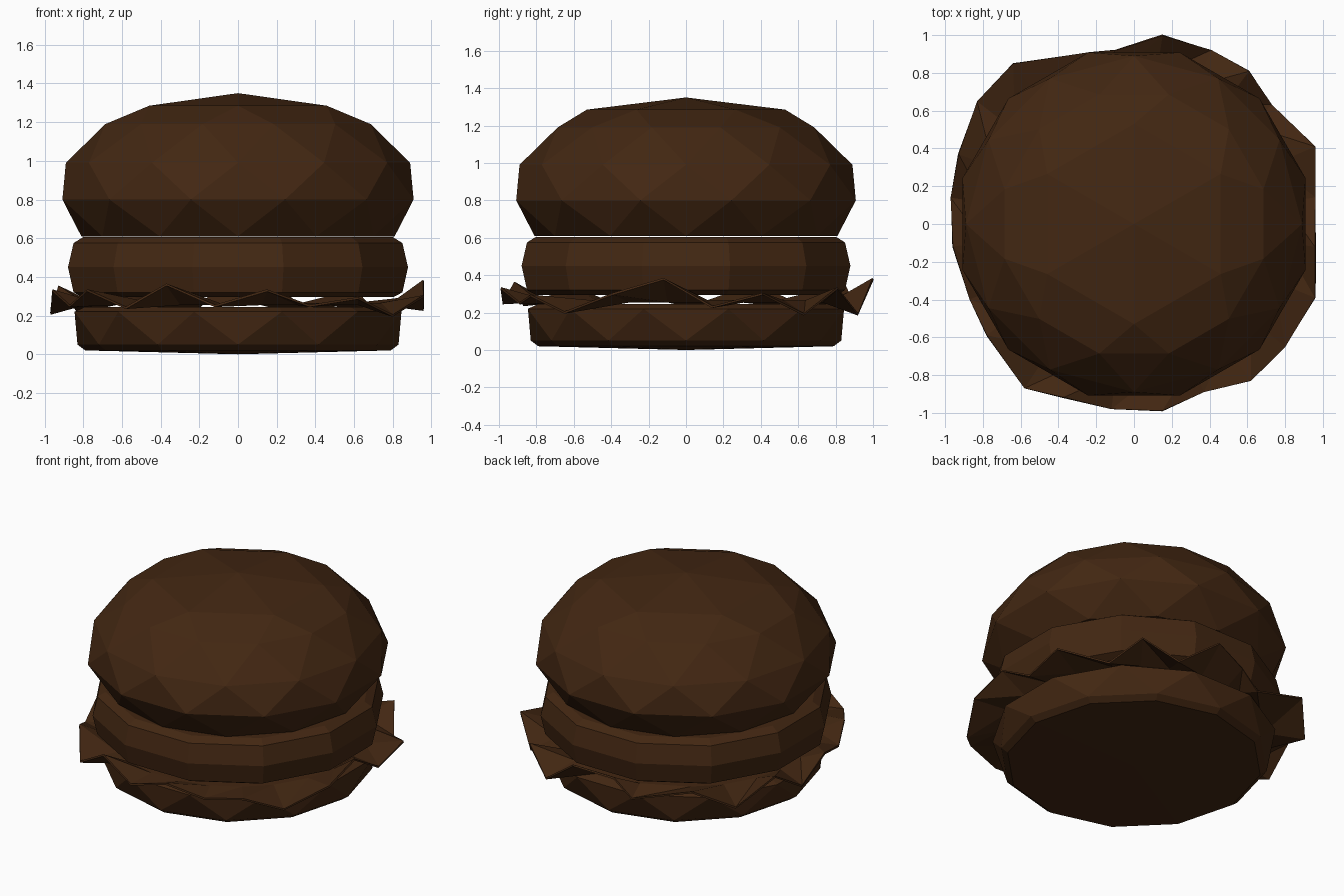
import bpy
import bmesh
from math import cos, sin, radians
from mathutils import Vector

cube = bpy.data.objects.get("Cube")
if cube:
    bpy.data.objects.remove(cube, do_unlink=True)

brown = bpy.data.materials.new("dark brown")
brown.use_nodes = True
colour = (0.055, 0.02, 0.006, 1)
brown.diffuse_color = colour
shader = next(n for n in brown.node_tree.nodes if n.type == "BSDF_PRINCIPLED")
shader.inputs["Base Color"].default_value = colour
shader.inputs["Roughness"].default_value = 0.8


def add_object(name, bm):
    """Turn a bmesh into a flat-shaded brown object."""
    bmesh.ops.recalc_face_normals(bm, faces=bm.faces)
    mesh = bpy.data.meshes.new(name)
    bm.to_mesh(mesh)
    bm.free()
    mesh.materials.append(brown)
    obj = bpy.data.objects.new(name, mesh)
    bpy.context.collection.objects.link(obj)
    return obj


def ring(bm, radius, z, offset, sides=12):
    """Add a circle of vertices, turned by offset degrees."""
    angles = [radians(offset + 360 * i / sides) for i in range(sides)]
    return [bm.verts.new((radius * cos(a), radius * sin(a), z)) for a in angles]


def faceted_bun(name, rings, tip):
    """Wrap a convex skin around staggered rings and one pole."""
    bm = bmesh.new()
    for args in rings:
        ring(bm, *args)
    bm.verts.new((0, 0, tip))
    bmesh.ops.convex_hull(bm, input=bm.verts)
    return add_object(name, bm)


# Domed top bun
faceted_bun("top_bun", [
    (0.81, 0.61, 0),
    (0.94, 0.80, 15),
    (0.89, 0.99, 0),
    (0.71, 1.19, 15),
    (0.53, 1.285, 30, 6),
], 1.35)

# Shallow bottom bun
faceted_bun("bottom_bun", [
    (0.79, 0.02, 0),
    (0.83, 0.05, 0),
    (0.875, 0.22, 15),
    (0.82, 0.245, 15),
], 0)

# Patty with bevelled rims
bm = bmesh.new()
loops = [ring(bm, r, z, 15) for r, z in (
    (0.83, 0.295), (0.88, 0.32), (0.91, 0.45), (0.88, 0.575), (0.83, 0.605))]
for low, high in zip(loops, loops[1:]):
    for i in range(len(low)):
        j = (i + 1) % len(low)
        bm.faces.new((low[i], low[j], high[j], high[i]))
bm.faces.new(loops[0])
bm.faces.new(loops[-1])
add_object("patty", bm)

# Ruffled lettuce leaf: irregular rim around a flat middle
rim = [
    (.15, 1, .38), (-.1, .92, .33), (-.23, .91, .22), (-.64, .85, .35),
    (-.83, .65, .22), (-.93, .37, .35), (-.97, .14, .21), (-.96, -.12, .33),
    (-.87, -.4, .25), (-.78, -.59, .33), (-.58, -.87, .24), (-.37, -.92, .36),
    (-.12, -.98, .25), (.15, -.99, .33), (.37, -.89, .25), (.62, -.83, .29),
    (.8, -.65, .2), (.96, -.39, .3), (.96, -.12, .38), (.96, .14, .23),
    (.96, .41, .3), (.73, .63, .19), (.61, .81, .33), (.41, .92, .19),
]
bm = bmesh.new()
outer = [bm.verts.new(p) for p in rim]
inner = []
for x, y, z in rim:
    flat = Vector((x, y, 0)).normalized() * 0.8
    inner.append(bm.verts.new((flat.x, flat.y, 0.26)))
for i in range(len(rim)):
    j = (i + 1) % len(rim)
    bm.faces.new((outer[i], outer[j], inner[j]))
    bm.faces.new((outer[i], inner[j], inner[i]))
bm.faces.new(inner)
lettuce = add_object("lettuce", bm)
thickness = lettuce.modifiers.new("thickness", "SOLIDIFY")
thickness.thickness = 0.012
thickness.offset = 0
